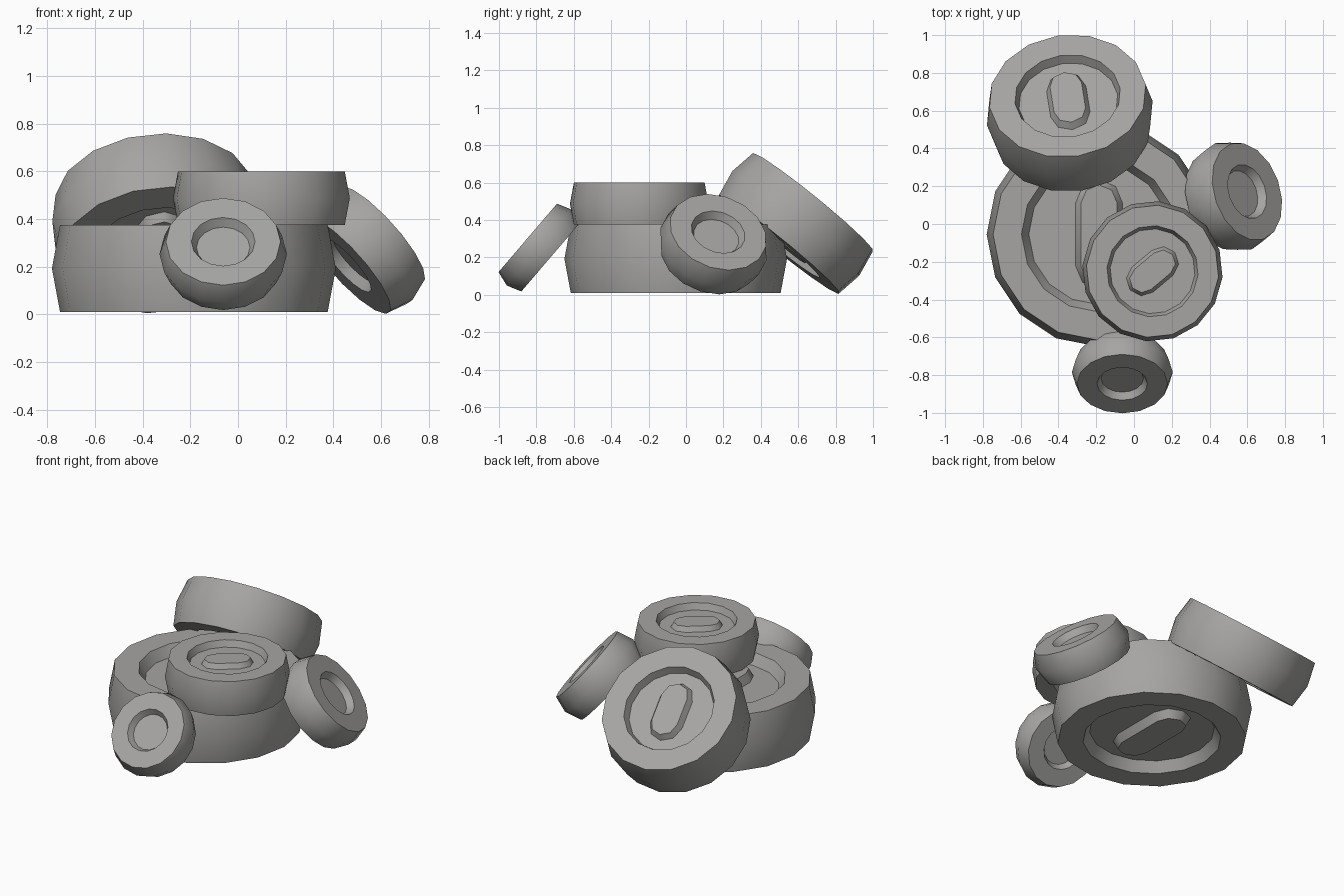
import bpy, bmesh, math
from mathutils import Vector, Matrix

if "Cube" in bpy.data.objects:
    bpy.data.objects.remove(bpy.data.objects["Cube"])

grey = bpy.data.materials.new("warm_grey")
grey.diffuse_color = (0.38, 0.375, 0.365, 1)
grey.use_nodes = True
grey.node_tree.nodes["Principled BSDF"].inputs["Base Color"].default_value = grey.diffuse_color
SIDES = 16


def add_ring(bm, r, z):
    return [bm.verts.new((r * math.cos(2 * math.pi * i / SIDES),
                          r * math.sin(2 * math.pi * i / SIDES), z)) for i in range(SIDES)]


def bridge(bm, a, b):
    n = len(a)
    for i in range(n):
        bm.faces.new((a[i], a[(i + 1) % n], b[(i + 1) % n], b[i]))


def pill_ring(bm, w, l, z):
    # rounded slot outline, long along local y
    pts = []
    for s in (0, math.pi):
        for k in range(5):
            a = s + math.pi * k / 4
            y = (l - w) if s == 0 else -(l - w)
            pts.append(bm.verts.new((w * math.cos(a), y + w * math.sin(a), z)))
    return pts


def make_disc(name, center, normal, long_dir, R, half, cap, rim, floor, pill):
    bm = bmesh.new()
    depth = (0.11 if pill else 0.14) * R
    # lathed body with a dished recess on both faces
    prof = [(floor * R, half - depth), (rim * R, half), (cap * R, half), (R, 0),
            (cap * R, -half), (rim * R, -half), (floor * R, depth - half)]
    rings = [add_ring(bm, r, z) for r, z in prof]
    for a, b in zip(rings, rings[1:]):
        bridge(bm, a, b)
    bm.faces.new(rings[0])
    bm.faces.new(rings[-1][::-1])
    # raised slot in both recesses
    if pill:
        w, l = pill
        for s in (1, -1):
            z0, z1 = s * (half - depth - 0.002), s * (half - depth + 0.085 * R)
            a = pill_ring(bm, w * R, l * R, z0)
            b = pill_ring(bm, (w - 0.05) * R, (l - 0.05) * R, z1)
            bridge(bm, a, b)
            bm.faces.new(b)
            bm.faces.new(a[::-1])
    bmesh.ops.recalc_face_normals(bm, faces=bm.faces)
    me = bpy.data.meshes.new(name)
    bm.to_mesh(me)
    bm.free()
    me.materials.append(grey)
    ob = bpy.data.objects.new(name, me)
    bpy.context.collection.objects.link(ob)
    # orient: local z along the normal, local y along the long direction
    n = Vector(normal).normalized()
    d = Vector((long_dir[0], long_dir[1], 0))
    if abs(n.z) > 0.01:
        d.z = -(n.x * d.x + n.y * d.y) / n.z
    d.normalize()
    x = d.cross(n)
    m = Matrix((x, d, n)).transposed().to_4x4()
    ob.matrix_world = Matrix.Translation(center) @ m
    bpy.ops.object.select_all(action='DESELECT')
    ob.select_set(True)
    bpy.context.view_layer.objects.active = ob
    bpy.ops.object.shade_smooth_by_angle(angle=math.radians(50))


SMALL = (0.9, 0.5, 0.42, None)

# flat stack
make_disc("large_base_disc", (-0.185, -0.055, 0.193), (0, 0, 1), (0, 1), 0.595, 0.182,
          0.943, 0.69, 0.625, (0.21, 0.49))
make_disc("stacked_disc", (0.098, -0.25, 0.4875), (0, 0, 1), (0.766, 0.643), 0.372, 0.1125,
          0.943, 0.65, 0.605, (0.235, 0.42))
# leaning discs
make_disc("back_leaning_disc", (-0.34, 0.587, 0.382), (-0.08, 0.63, 0.776), (-0.16, 1),
          0.443, 0.145, 0.943, 0.635, 0.595, (0.24, 0.44))
make_disc("right_small_disc", (0.527, 0.147, 0.271), (0.72, 0.25, 0.65), (-0.25, 0.72),
          0.297, 0.1, *SMALL)
make_disc("front_small_disc", (-0.062, -0.785, 0.253), (0, -0.76, 0.65), (0, 1),
          0.267, 0.08, *SMALL)
